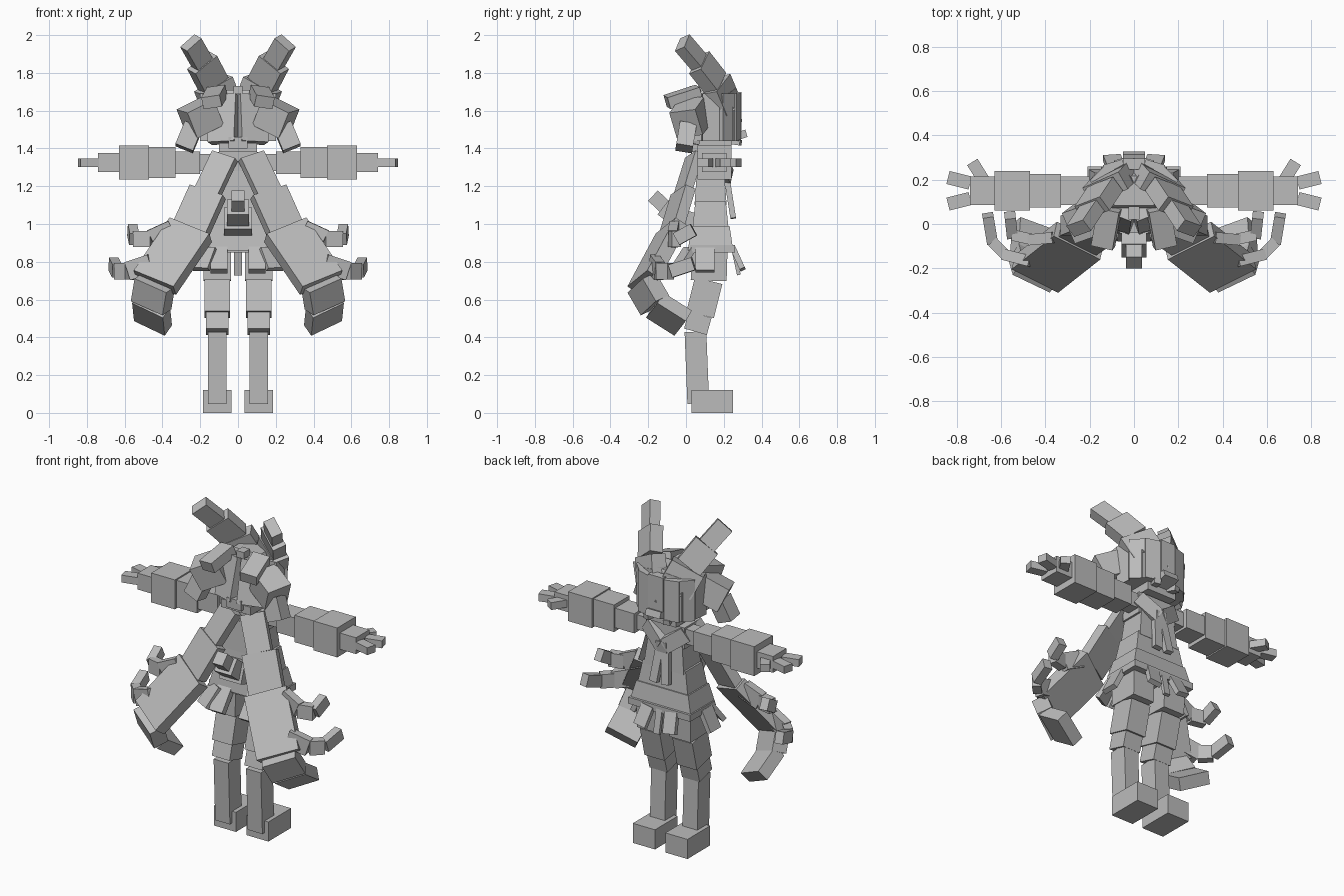
import bpy
import bmesh
from mathutils import Vector, Matrix

cube = bpy.data.objects.get("Cube")
if cube:
    bpy.data.objects.remove(cube, do_unlink=True)

SHADE = (.5, .5, .5, 1)
grey = bpy.data.materials.new("plain_grey")
grey.use_nodes = True
grey.diffuse_color = SHADE
grey.node_tree.nodes["Principled BSDF"].inputs["Base Color"].default_value = SHADE

ACROSS = Vector((1, 0, 0))
FORWARD = Vector((0, 1, 0))
UPWARD = Vector((0, 0, 1))


def bar(name, start, end, width, depth, facing=ACROSS, taper=1):
    """Box from start to end, its width along facing, its end scaled by taper."""
    start, end = Vector(start), Vector(end)
    length = (end - start).length
    axis = (end - start).normalized()
    side = (facing - axis * facing.dot(axis)).normalized()
    frame = Matrix((side, axis.cross(side), axis)).transposed().to_4x4()
    frame.translation = (start + end) / 2
    bm = bmesh.new()
    bmesh.ops.create_cube(bm, size=1)
    for vert in bm.verts:
        scale = taper if vert.co.z > 0 else 1
        offset = Vector((vert.co.x * width * scale, vert.co.y * depth * scale, vert.co.z * length))
        vert.co = frame @ offset
    mesh = bpy.data.meshes.new(name)
    bm.to_mesh(mesh)
    bm.free()
    mesh.materials.append(grey)
    bpy.context.collection.objects.link(bpy.data.objects.new(name, mesh))


def mirrored(point):
    return Vector((-point[0], point[1], point[2]))


def pair(name, start, end, width, depth, facing=ACROSS):
    """The same bar on both sides of the body."""
    bar("left_" + name, start, end, width, depth, facing)
    bar("right_" + name, mirrored(start), mirrored(end), width, depth, mirrored(facing))


def chain(names, points, widths, depths, facing=ACROSS):
    """Mirrored bars joined end to end through the points."""
    for name, start, end, width, depth in zip(names, points, points[1:], widths, depths):
        pair(name, start, end, width, depth, facing)


def column(name, bottom, top, width, depth, y=.13, taper=1):
    """Upright box on the centre line."""
    bar(name, start=(0, y, bottom), end=(0, y, top), width=width, depth=depth, taper=taper)


# Legs and feet
leg = .11
pair("foot", start=(leg, .03, .06), end=(leg, .25, .06), width=.15, depth=.12)
chain(names=("shin", "knee", "thigh", "hip"),
      points=[(leg, .065, .05), (leg, .05, .43), (leg, .075, .52), (leg, .12, .7), (leg, .125, .87)],
      widths=(.1, .12, .135, .145), depths=(.115, .125, .15, .19))

# Skirt, waist and chest
column("skirt", bottom=.86, top=.99, width=.42, depth=.24, taper=.84)
column("belt", bottom=.85, top=.89, width=.42, depth=.24, y=.14)
column("waist", bottom=.98, top=1.12, width=.34, depth=.19, taper=.85)
column("chest", bottom=1.1, top=1.28, width=.27, depth=.17, taper=.85)
column("shoulder_yoke", bottom=1.25, top=1.38, width=.26, depth=.14)
column("neck", bottom=1.34, top=1.45, width=.1, depth=.1)

# Hanging skirt plates
hem = .87
pair("back_plate", start=(.1, .03, hem), end=(.1, -.06, .75), width=.09, depth=.04)
pair("side_plate", start=(.2, .1, hem), end=(.26, .1, .75), width=.1, depth=.03, facing=FORWARD)
pair("rear_side_plate", start=(.16, .02, hem), end=(.2, -.05, .76), width=.1, depth=.03,
     facing=ACROSS + FORWARD / 2)
pair("front_plate", start=(.08, .25, hem), end=(.1, .3, .76), width=.08, depth=.03)
pair("front_ribbon", start=(.01, .25, hem), end=(.01, .28, .73), width=.02, depth=.02)

# Collar and tie
pair("collar_flap", start=(.01, .22, 1.25), end=(.13, .18, 1.34), width=.09, depth=.05, facing=UPWARD)
bar("tie_knot", start=(0, .21, 1.2), end=(0, .22, 1.28), width=.07, depth=.05)
pair("tie_tail", start=(.02, .22, 1.22), end=(.04, .25, 1.03), width=.05, depth=.03)

# Arms, stacked outward from the shoulder
reach, height = .15, 1.325
chain(names=("shoulder", "upper_sleeve", "middle_sleeve", "cuff", "hand"),
      points=[(x, reach, height) for x in (.1, .2, .33, .47, .63, .74)],
      widths=(.08, .13, .15, .18, .13), depths=(.09, .12, .165, .18, .1), facing=FORWARD)
for name, spread in (("front_finger", 1), ("rear_finger", -1)):
    pair(name, start=(.74, reach + spread * .035, height), end=(.84, reach + spread * .06, height),
         width=.06, depth=.045, facing=FORWARD)
pair("thumb", start=(.68, .2, height), end=(.73, .28, height), width=.055, depth=.045)

# Head
column("skull", bottom=1.44, top=1.62, width=.3, depth=.22, y=.14)
column("crown", bottom=1.6, top=1.71, width=.3, depth=.22, y=.15, taper=.6)
column("jaw", bottom=1.39, top=1.46, width=.2, depth=.18, y=.15)
column("nape_band", bottom=1.38, top=1.43, width=.2, depth=.12, y=.04)
column("nape_knot", bottom=1.4, top=1.46, width=.1, depth=.08, y=0)
column("crown_clip", bottom=1.69, top=1.73, width=.05, depth=.06, y=.05)
pair("back_hair", start=(.07, .07, 1.68), end=(.08, .01, 1.43), width=.15, depth=.07,
     facing=ACROSS + FORWARD * .4)

# Fringe locks around the face
column("middle_fringe", bottom=1.46, top=1.7, width=.1, depth=.05, y=.27)
fringe = (("inner_fringe", .09, .255, .3), ("outer_fringe", .15, .21, 1), ("cheek_lock", .17, .13, 8))
for name, x, y, turn in fringe:
    pair(name, start=(x, y, 1.69), end=(x, y, 1.44), width=.09, depth=.05,
         facing=ACROSS - FORWARD * turn)
bar("mouth_ornament", start=(0, .23, 1.45), end=(0, .32, 1.48), width=.1, depth=.04)
pair("chin_ornament", start=(.05, .22, 1.44), end=(.07, .29, 1.43), width=.04, depth=.03)

# Swept side locks and stub buns
pair("side_lock", start=(.13, .05, 1.6), end=(.27, 0, 1.53), width=.15, depth=.15,
     facing=FORWARD + UPWARD * .3)
pair("lower_side_lock", start=(.235, .01, 1.52), end=(.285, -.01, 1.4), width=.1, depth=.09)
pair("stub_bun", start=(.11, .07, 1.7), end=(.14, -.1, 1.645), width=.1, depth=.065,
     facing=ACROSS + FORWARD * .2 - UPWARD * .15)

# Three-step ears
pair("ear_root", start=(.03, .23, 1.52), end=(.08, .2, 1.7), width=.13, depth=.09,
     facing=ACROSS - FORWARD / 2 - UPWARD * .3)
chain(names=("lower_ear", "middle_ear", "ear_tip"),
      points=[(.08, .215, 1.61), (.13, .16, 1.74), (.19, .07, 1.855), (.25, -.02, 1.96)],
      widths=(.2, .155, .105), depths=(.09, .08, .065),
      facing=ACROSS - FORWARD * .4 - UPWARD * .8)

# Long tails sweeping down and out
slant = ACROSS + FORWARD / 2 + UPWARD * .4
chain(names=("upper_tail", "middle_tail", "broad_tail"),
      points=[(.07, .045, 1.36), (.16, -.015, 1.17), (.25, -.075, .97), (.44, -.225, .69)],
      widths=(.14, .2, .25), depths=(.05, .06, .08), facing=slant)
chain(names=("tail_bend", "tail_tip"),
      points=[(.44, -.235, .69), (.46, -.165, .57), (.45, -.015, .475)],
      widths=(.2, .19), depths=(.09, .075), facing=slant)

# Hooks along the outer edge of the tails
hooks = {
    "upper_hook": [(.35, -.06, .97), (.46, -.07, .92), (.55, -.05, .92), (.56, .04, .97)],
    "lower_hook": [(.46, -.17, .79), (.58, -.14, .75), (.64, -.08, .75), (.66, .04, .79)],
}
for name, points in hooks.items():
    chain(names=[name + part for part in ("_root", "_bend", "_tip")], points=points,
          widths=(.1, .085, .07), depths=(.05, .05, .05), facing=UPWARD)

# Stepped nozzle on the back
bar("nozzle_base", start=(0, .06, .99), end=(0, -.06, 1.03), width=.15, depth=.12)
bar("nozzle_middle", start=(0, -.03, 1.02), end=(0, -.12, 1.09), width=.115, depth=.1)
bar("nozzle_tip", start=(0, -.09, 1.07), end=(0, -.175, 1.15), width=.07, depth=.075)
